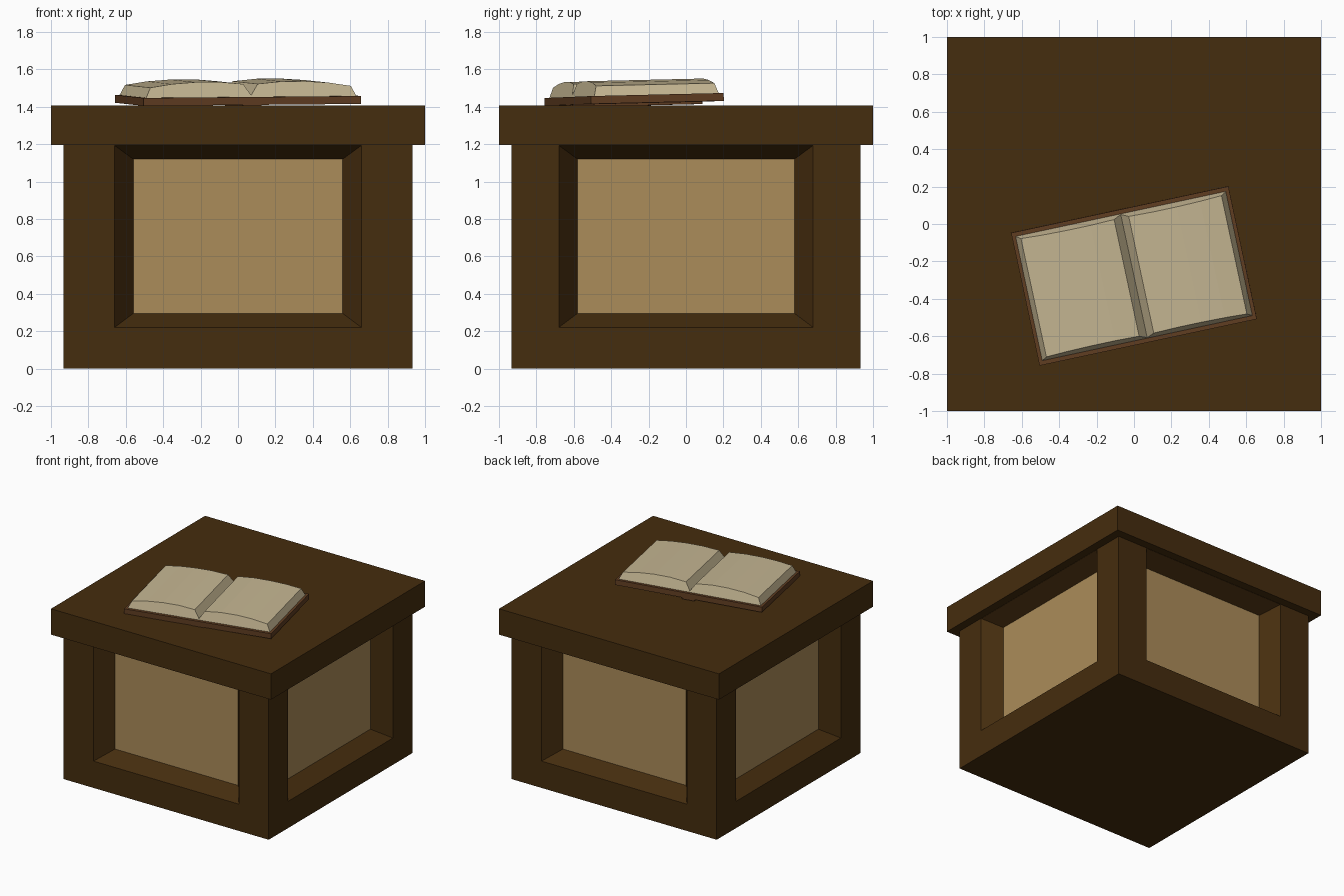
import bpy, bmesh
from math import radians
from mathutils import Vector, Matrix

if "Cube" in bpy.data.objects:
    bpy.data.objects.remove(bpy.data.objects["Cube"])


def mat(name, rgb):
    m = bpy.data.materials.new(name)
    m.diffuse_color = (*rgb, 1)
    m.use_nodes = True
    m.node_tree.nodes["Principled BSDF"].inputs["Base Color"].default_value = m.diffuse_color
    return m


WOOD = mat("dark_wood", (0.060, 0.026, 0.0044))
PANEL = mat("tan_panel", (0.41, 0.262, 0.10))
COVER = mat("cover_leather", (0.12, 0.048, 0.016))
PAPER = mat("paper", (0.56, 0.47, 0.29))


def finish(name, bm, *mats):
    bmesh.ops.recalc_face_normals(bm, faces=bm.faces)
    me = bpy.data.meshes.new(name)
    bm.to_mesh(me)
    bm.free()
    for m in mats:
        me.materials.append(m)
    ob = bpy.data.objects.new(name, me)
    bpy.context.collection.objects.link(ob)
    return ob


def box_bm(lo, hi):
    lo, hi = Vector(lo), Vector(hi)
    bm = bmesh.new()
    bmesh.ops.create_cube(bm, size=1, matrix=Matrix.Translation((lo + hi) / 2)
                          @ Matrix.Diagonal((*(hi - lo), 1)))
    return bm


# pedestal body: each side gets a sloped, recessed panel
H, SLAB_Z, RECESS_Z = 0.932, 1.195, 0.797
bm = box_bm((-H, -H, 0), (H, H, SLAB_Z))
for f in [f for f in bm.faces if abs(f.normal.z) < 0.5]:
    n = f.normal.copy()
    a = 1 if abs(n.x) > 0.5 else 0            # horizontal axis of this side
    wide = 0.02 if a == 1 else 0.0
    rings = [(0.66 + wide, 0.22, SLAB_Z - 0.002, H),
             (0.56 + wide, 0.295, 1.12, RECESS_Z)]
    for half, z0, z1, depth in rings:
        mid = f.calc_center_median()
        bmesh.ops.inset_individual(bm, faces=[f], thickness=0.02)
        for v in f.verts:
            v.co[a] = half if v.co[a] > mid[a] else -half
            v.co[1 - a] = depth * n[1 - a]
            v.co.z = z1 if v.co.z > mid.z else z0
    f.material_index = 1
finish("pedestal_body", bm, WOOD, PANEL)

# overhanging top slab
finish("top_slab", box_bm((-1, -1, SLAB_Z), (1, 1, 1.407)), WOOD)

# open book, slightly tilted on the slab
THICK = 0.042
cover = finish("book_cover", box_bm((-0.594, -0.363, 0), (0.594, 0.363, THICK)), COVER)
spine = finish("book_spine", box_bm((-0.05, -0.363, -0.012), (0.05, 0.363, 0.01)), COVER)

# page block: open-book profile, ends sloping inward with height
half = [(0.575, 0), (0.548, 0.055), (0.43, 0.073), (0.30, 0.082), (0.17, 0.082), (0.04, 0.07)]
profile = half + [(0, 0.01)] + [(-x, h) for x, h in reversed(half)]
bm = bmesh.new()
ends = [[bm.verts.new((x, s * (0.34 - 0.3 * h), THICK + h - 0.001)) for x, h in profile]
        for s in (-1, 1)]
for ring in ends:
    bm.faces.new(ring)
n = len(profile)
for i in range(n):
    j = (i + 1) % n
    bm.faces.new((ends[0][i], ends[0][j], ends[1][j], ends[1][i]))
pages = finish("book_pages", bm, PAPER)

for ob in (cover, spine, pages):
    ob.location = (0, -0.277, 1.418)
    ob.rotation_euler = (radians(1.3), radians(-0.5), radians(12.1))
